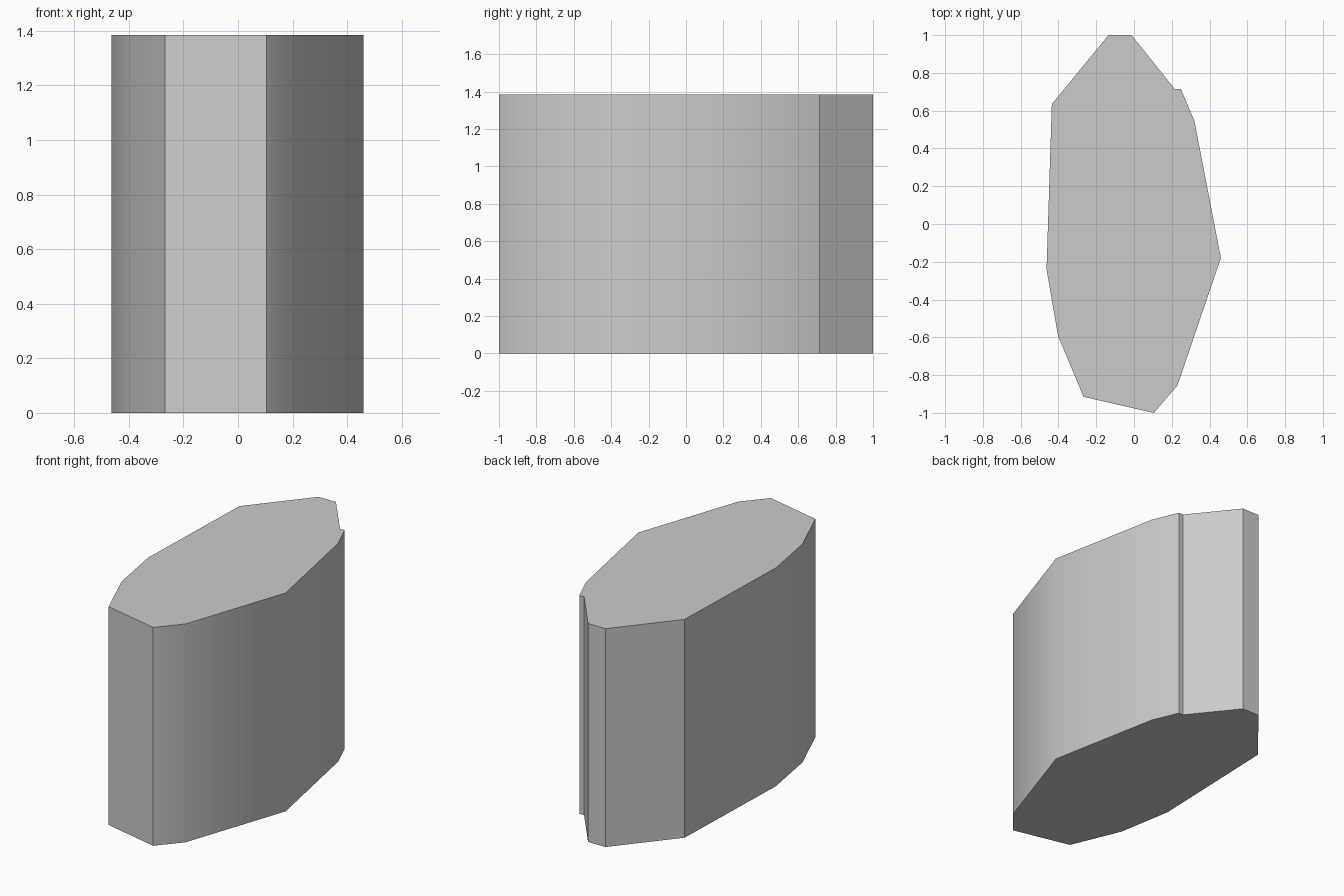
import bpy
import bmesh
import math

cube = bpy.data.objects.get("Cube")
if cube:
    bpy.data.objects.remove(cube, do_unlink=True)

HEIGHT = 1.385

# Plain grey material
grey = bpy.data.materials.new("light grey")
grey.use_nodes = True
colour = (0.6, 0.6, 0.6, 1)
grey.diffuse_color = colour
grey.node_tree.nodes["Principled BSDF"].inputs["Base Color"].default_value = colour

# Footprint of the block, counter-clockwise from the front corner
outline = [
    (0.105, -1.0), (0.23, -0.855), (0.46, -0.18), (0.32, 0.545),
    (0.248, 0.715), (0.215, 0.715), (-0.013, 1.0), (-0.135, 1.0),
    (-0.435, 0.635), (-0.463, -0.24), (-0.402, -0.593), (-0.267, -0.915),
]

# Extrude the footprint straight up into a closed prism
bm = bmesh.new()
base = bm.faces.new([bm.verts.new((x, y, 0)) for x, y in outline])
result = bmesh.ops.extrude_face_region(bm, geom=[base], use_keep_orig=True)
top = [v for v in result["geom"] if isinstance(v, bmesh.types.BMVert)]
bmesh.ops.translate(bm, verts=top, vec=(0, 0, HEIGHT))
bmesh.ops.recalc_face_normals(bm, faces=bm.faces)

mesh = bpy.data.meshes.new("faceted_block")
bm.to_mesh(mesh)
bm.free()
mesh.materials.append(grey)
block = bpy.data.objects.new("faceted_block", mesh)
bpy.context.collection.objects.link(block)

# Smooth the gentle bends, keep the corners sharp
bpy.ops.object.select_all(action='DESELECT')
block.select_set(True)
bpy.context.view_layer.objects.active = block
bpy.ops.object.shade_smooth_by_angle(angle=math.radians(34))
